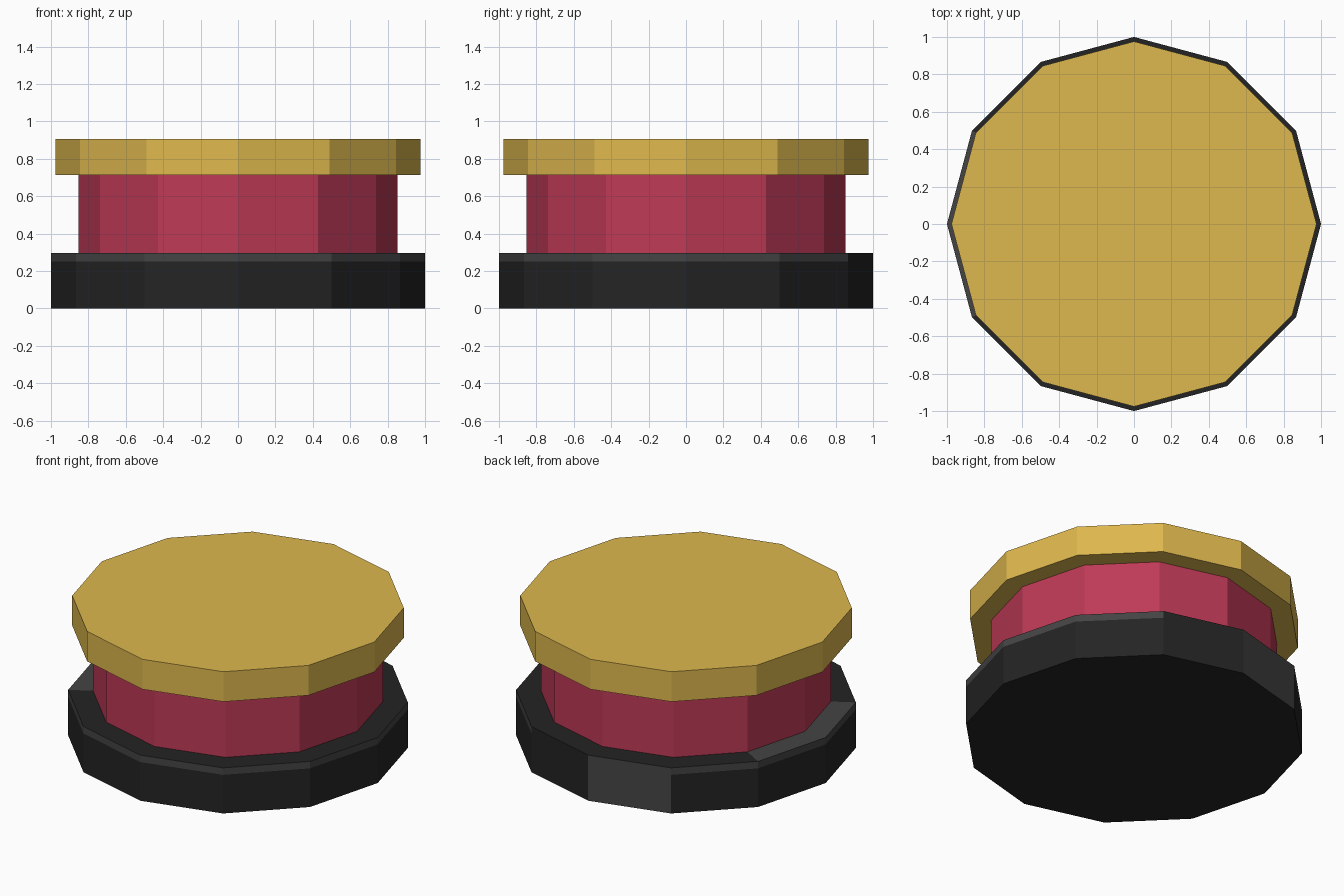
import bpy, bmesh, math

if "Cube" in bpy.data.objects:
    bpy.data.objects.remove(bpy.data.objects["Cube"])

SIDES = 12


def lin(c):
    c /= 255
    return c / 12.92 if c <= 0.04045 else ((c + 0.055) / 1.055) ** 2.4


def material(name, r, g, b):
    m = bpy.data.materials.new(name)
    m.diffuse_color = (lin(r), lin(g), lin(b), 1)
    m.use_nodes = True
    m.node_tree.nodes["Principled BSDF"].inputs["Base Color"].default_value = m.diffuse_color
    return m


black = material("black", 36, 36, 36)
grey = material("dark grey", 68, 68, 68)
red = material("crimson", 190, 58, 86)
gold = material("gold", 222, 184, 78)


def lathe(name, profile, mats, rule=None):
    """Flat-shaded 12-sided solid from (radius, z) rings, closed at both ends."""
    bm = bmesh.new()
    rings = []
    for r, z in profile:
        rings.append([bm.verts.new((r * math.cos(2 * math.pi * i / SIDES),
                                    r * math.sin(2 * math.pi * i / SIDES), z))
                      for i in range(SIDES)])
    for k in range(len(rings) - 1):
        for i in range(SIDES):
            j = (i + 1) % SIDES
            f = bm.faces.new((rings[k][i], rings[k][j], rings[k + 1][j], rings[k + 1][i]))
            if rule:
                f.material_index = rule(k, i)
    bm.faces.new(rings[0][::-1])
    bm.faces.new(rings[-1])
    me = bpy.data.meshes.new(name)
    bm.to_mesh(me)
    bm.free()
    for m in mats:
        me.materials.append(m)
    ob = bpy.data.objects.new(name, me)
    bpy.context.collection.objects.link(ob)
    return ob


def base_colour(level, side):
    if level == 0:              # wall: one worn panel at the back
        return int(side == 3)
    if level == 1:              # rim band, dark on one panel
        return int(side != 2)
    return int(side in (5, 6))  # top ledge: worn on the left


# Black base with a grey rim band
lathe("base", [(1, 0), (1, 0.25), (1, 0.295), (0.85, 0.295)], [black, grey], base_colour)
# Crimson middle drum
lathe("drum", [(0.853, 0.295), (0.853, 0.712)], [red])
# Gold lid
lathe("lid", [(0.976, 0.712), (0.976, 0.906)], [gold])
